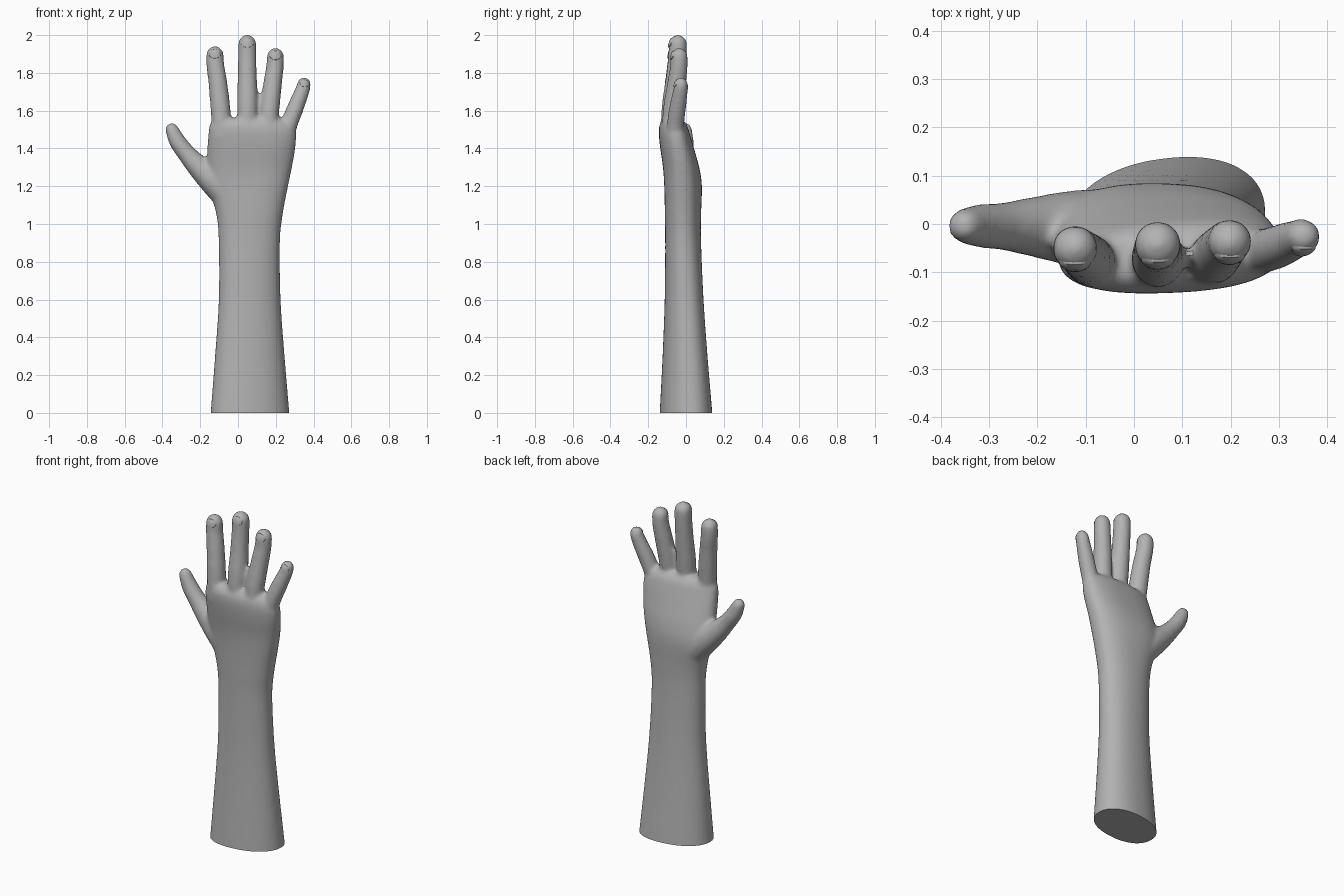
import bpy, bmesh, math
from mathutils import Vector
from mathutils.bvhtree import BVHTree

if "Cube" in bpy.data.objects:
    bpy.data.objects.remove(bpy.data.objects["Cube"])

skin = bpy.data.materials.new("grey_skin")
skin.diffuse_color = (0.45, 0.45, 0.45, 1)
skin.use_nodes = True
skin.node_tree.nodes["Principled BSDF"].inputs["Base Color"].default_value = skin.diffuse_color


def spline(keys, steps=5):
    """Smooth curve through the key tuples."""
    k = [Vector(a) for a in keys]
    out = []
    for i in range(len(k) - 1):
        a, b, c, d = k[max(i - 1, 0)], k[i], k[i + 1], k[min(i + 2, len(k) - 1)]
        for s in range(steps):
            t = s / steps
            out.append(0.5 * (2 * b + (c - a) * t + (2 * a - 5 * b + 4 * c - d) * t * t
                              + (3 * b - a - 3 * c + d) * t ** 3))
    return out + [k[-1]]


def loft(bm, rings):
    """Closed skin over a list of rings of points."""
    vs = [[bm.verts.new(p) for p in r] for r in rings]
    n = len(vs[0])
    for a, b in zip(vs, vs[1:]):
        for i in range(n):
            j = (i + 1) % n
            bm.faces.new((a[i], a[j], b[j], b[i]))
    bm.faces.new(vs[0][::-1])
    bm.faces.new(vs[-1])


def section(s, n=40):
    """Rounded cross-section: z, x0, x1, y0, y1, shear, exponent."""
    z, x0, x1, y0, y1, sh, e = s
    pts = []
    for i in range(n):
        a = 2 * math.pi * i / n
        c, d = math.cos(a), math.sin(a)
        x = (x1 - x0) / 2 * math.copysign(abs(c) ** (2 / e), c)
        y = (y1 - y0) / 2 * math.copysign(abs(d) ** (2 / e), d)
        pts.append(Vector(((x0 + x1) / 2 + x, (y0 + y1) / 2 + y + sh * x, z)))
    return pts


def digit(bm, keys, n=20):
    """Round finger along (x, y, z, radius) keys with a domed tip."""
    pts = spline(keys)
    p = [v.to_3d() for v in pts]
    r = [v[3] + 0.003 for v in pts]
    end = (p[-1] - p[-2]).normalized()
    tip, tr = p[-1], r[-1]
    for a in (20, 40, 60, 78):
        p.append(tip + end * tr * math.sin(math.radians(a)))
        r.append(tr * math.cos(math.radians(a)))
    rings = []
    for i in range(len(p)):
        t = (p[min(i + 1, len(p) - 1)] - p[max(i - 1, 0)]).normalized()
        u = Vector((0, 1, 0)).cross(t).normalized()
        w = t.cross(u)
        rings.append([p[i] + r[i] * (u * math.cos(k * math.tau / n) + w * math.sin(k * math.tau / n))
                      for k in range(n)])
    loft(bm, rings)


bm = bmesh.new()

# forearm, wrist and palm
arm = [
    (-0.10, -0.152, 0.278, -0.138, 0.140, 0.12, 2.2),
    (0.00, -0.145, 0.272, -0.136, 0.136, 0.12, 2.2),
    (0.30, -0.122, 0.247, -0.122, 0.112, 0.10, 2.2),
    (0.60, -0.102, 0.226, -0.112, 0.092, 0.07, 2.2),
    (0.90, -0.102, 0.222, -0.110, 0.080, 0.02, 2.2),
    (1.05, -0.115, 0.237, -0.112, 0.080, 0.0, 2.3),
    (1.20, -0.155, 0.265, -0.115, 0.084, -0.02, 2.4),
    (1.30, -0.165, 0.286, -0.122, 0.070, 0.0, 2.4),
    (1.40, -0.162, 0.303, -0.136, 0.042, 0.02, 2.4),
    (1.48, -0.157, 0.308, -0.143, 0.018, 0.04, 2.4),
    (1.53, -0.148, 0.285, -0.137, 0.000, 0.05, 2.4),
    (1.56, -0.125, 0.235, -0.115, -0.025, 0.04, 2.3),
]
loft(bm, [section(s) for s in spline(arm, 6)])

# four fingers and the thumb
fingers = [
    [(-0.085, -0.085, 1.45, 0.045), (-0.092, -0.075, 1.60, 0.050), (-0.107, -0.062, 1.75, 0.047),
     (-0.120, -0.052, 1.84, 0.045), (-0.122, -0.050, 1.895, 0.044)],
    [(0.050, -0.085, 1.45, 0.045), (0.050, -0.073, 1.62, 0.053), (0.049, -0.055, 1.78, 0.048),
     (0.049, -0.045, 1.90, 0.046), (0.049, -0.043, 1.953, 0.046)],
    [(0.155, -0.082, 1.45, 0.045), (0.166, -0.070, 1.60, 0.050), (0.183, -0.050, 1.74, 0.047),
     (0.195, -0.038, 1.83, 0.044), (0.198, -0.036, 1.887, 0.043)],
    [(0.245, -0.055, 1.42, 0.042), (0.268, -0.056, 1.52, 0.043), (0.302, -0.045, 1.61, 0.042),
     (0.338, -0.030, 1.70, 0.037), (0.350, -0.026, 1.740, 0.034)],
]
thumb = [(-0.06, -0.010, 1.16, 0.080), (-0.135, -0.008, 1.235, 0.074), (-0.205, -0.006, 1.300, 0.060),
         (-0.270, -0.005, 1.370, 0.047), (-0.322, -0.004, 1.440, 0.042), (-0.350, -0.004, 1.500, 0.033)]
for keys in fingers + [thumb]:
    digit(bm, keys)
bmesh.ops.recalc_face_normals(bm, faces=bm.faces)

# fuse the parts into one smooth skin
raw_mesh = bpy.data.meshes.new("raw_hand")
bm.to_mesh(raw_mesh)
bm.free()
raw = bpy.data.objects.new("raw_hand", raw_mesh)
bpy.context.collection.objects.link(raw)
rm = raw.modifiers.new("fuse", 'REMESH')
rm.mode = 'VOXEL'
rm.voxel_size = 0.01
sm = raw.modifiers.new("soften", 'SMOOTH')
sm.factor = 0.5
sm.iterations = 12
mesh = bpy.data.meshes.new_from_object(raw.evaluated_get(bpy.context.evaluated_depsgraph_get()))
bpy.data.objects.remove(raw)

# flat cut at the bottom of the forearm
bm = bmesh.new()
bm.from_mesh(mesh)
bmesh.ops.bisect_plane(bm, geom=bm.verts[:] + bm.edges[:] + bm.faces[:],
                       plane_co=(0, 0, 0), plane_no=(0, 0, 1), clear_inner=True)
bmesh.ops.holes_fill(bm, edges=[e for e in bm.edges if e.is_boundary], sides=0)
bmesh.ops.recalc_face_normals(bm, faces=bm.faces)
tree = BVHTree.FromBMesh(bm)
bm.to_mesh(mesh)
bm.free()


def finish(name, me):
    me.materials.clear()
    me.materials.append(skin)
    ob = bpy.data.objects.new(name, me)
    bpy.context.collection.objects.link(ob)
    bpy.ops.object.select_all(action='DESELECT')
    ob.select_set(True)
    bpy.context.view_layer.objects.active = ob
    bpy.ops.object.shade_smooth_by_angle(angle=math.radians(40))
    return ob


finish("hand_and_forearm", mesh)

# fingernails: thin oval plates laid on the fingertips
for name, keys in zip(("index", "middle", "ring", "little"), fingers):
    a, b = Vector(keys[-2]), Vector(keys[-1])
    up = Vector((b.x - a.x, 0, b.z - a.z)).normalized()
    side = Vector((up.z, 0, -up.x))
    mid = Vector((b.x, -1, b.z)) + up * b[3] * 0.15
    bm = bmesh.new()
    rings = []
    for f, lift in ((0.3, 0.004), (0.65, 0.004), (0.95, 0.004), (1.0, -0.003)):
        ring = []
        for k in range(24):
            t = k * math.tau / 24
            o = mid + b[3] * f * (side * 0.76 * math.cos(t) + up * 0.58 * math.sin(t))
            hit = tree.ray_cast(o, Vector((0, 1, 0)))[0]
            ring.append((hit or o + Vector((0, 1 + b.y, 0))) - Vector((0, lift, 0)))
        rings.append(ring)
    loft(bm, rings)
    bmesh.ops.recalc_face_normals(bm, faces=bm.faces)
    me = bpy.data.meshes.new(name + "_nail")
    bm.to_mesh(me)
    bm.free()
    finish(name + "_nail", me)
